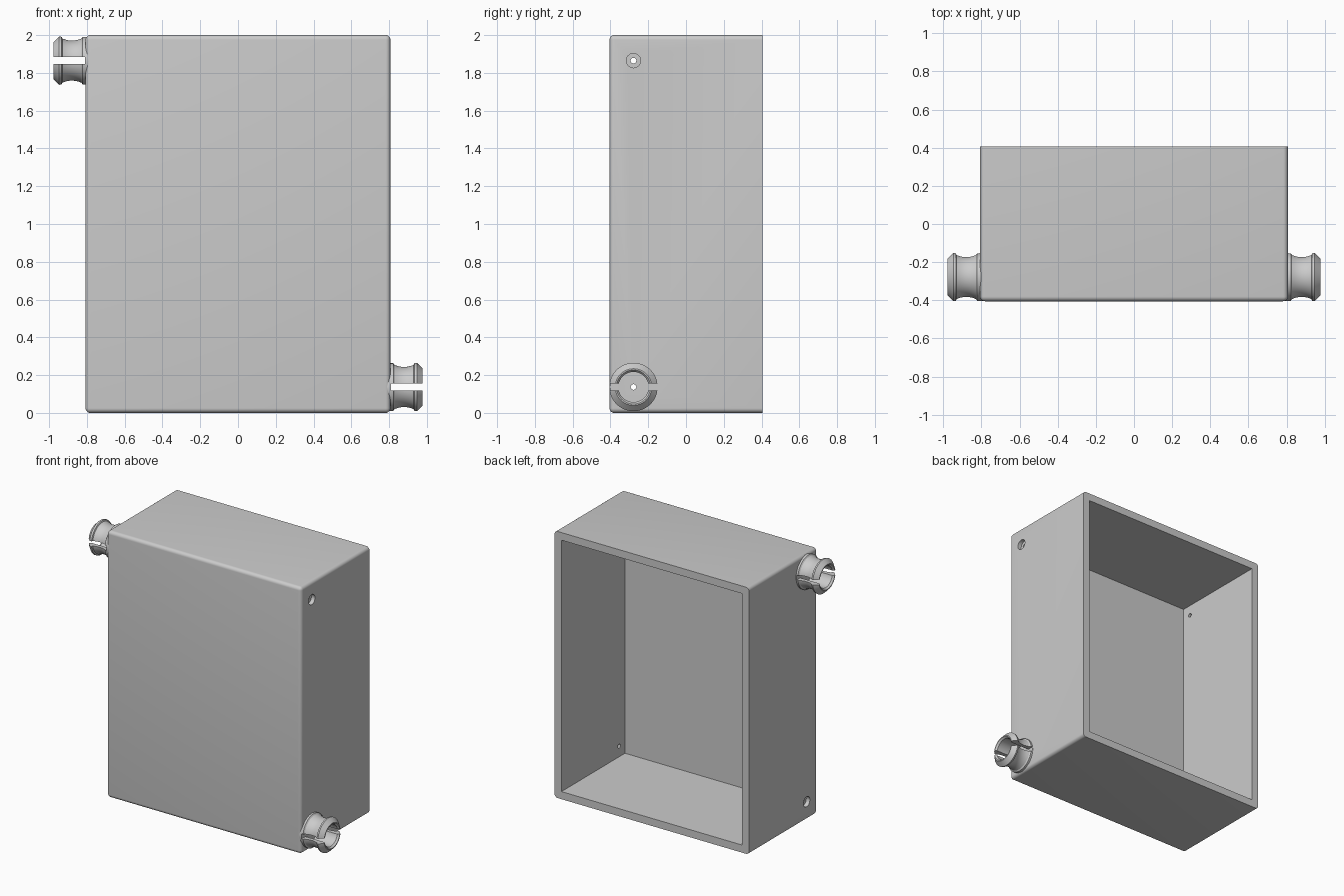
import bpy
import bmesh
import math
from mathutils import Matrix, Vector

old = bpy.data.objects.get("Cube")
if old:
    bpy.data.objects.remove(old, do_unlink=True)

HX, HY, H = 0.807, 0.405, 2.0      # half width, half depth, height
WALL, ROUND = 0.057, 0.025
PORT_Y, LOW, HIGH = -0.278, 0.137, 1.865

grey = bpy.data.materials.new("light grey plastic")
grey.use_nodes = True
grey.diffuse_color = (0.6, 0.6, 0.6, 1)
grey.node_tree.nodes["Principled BSDF"].inputs["Base Color"].default_value = (0.6, 0.6, 0.6, 1)


def add_object(name, bm):
    bmesh.ops.recalc_face_normals(bm, faces=bm.faces)
    mesh = bpy.data.meshes.new(name)
    bm.to_mesh(mesh)
    bm.free()
    mesh.materials.append(grey)
    obj = bpy.data.objects.new(name, mesh)
    bpy.context.collection.objects.link(obj)
    return obj


def block(name, size, centre):
    bm = bmesh.new()
    bmesh.ops.create_cube(bm, size=1)
    bmesh.ops.scale(bm, vec=size, verts=bm.verts)
    bmesh.ops.translate(bm, vec=centre, verts=bm.verts)
    return add_object(name, bm)


def rod(name, radius, length, centre):
    """Cylinder lying along x."""
    bm = bmesh.new()
    bmesh.ops.create_cone(bm, cap_ends=True, segments=32, radius1=radius, radius2=radius,
                          depth=length, matrix=Matrix.Translation(centre)
                          @ Matrix.Rotation(math.pi / 2, 4, "Y"))
    return add_object(name, bm)


def select(obj):
    bpy.ops.object.select_all(action="DESELECT")
    obj.select_set(True)
    bpy.context.view_layer.objects.active = obj


def cut(obj, cutter):
    cutter.hide_render = True
    mod = obj.modifiers.new("cut", "BOOLEAN")
    mod.operation, mod.solver, mod.object = "DIFFERENCE", "EXACT", cutter
    select(obj)
    bpy.ops.object.modifier_apply(modifier=mod.name)
    bpy.data.objects.remove(cutter, do_unlink=True)


# Housing: rounded everywhere except around the open back rim
housing = block("housing", (2 * HX, 2 * HY, H), (0, 0, H / 2))
bm = bmesh.new()
bm.from_mesh(housing.data)
edges = [e for e in bm.edges if any(v.co.y < 0 for v in e.verts)]
bmesh.ops.bevel(bm, geom=edges, offset=ROUND, segments=6, profile=0.5, affect="EDGES")
bm.to_mesh(housing.data)
bm.free()
cut(housing, block("cavity_cutter", (2 * (HX - WALL), 2 * HY, H - 2 * WALL),
                   (0, WALL, H / 2)))

# Pin holes through both side walls, each with a wide socket opposite a plug
for z, socket_side in ((LOW, -1), (HIGH, 1)):
    cut(housing, rod("pin_hole_cutter", 0.015, 3, (0, PORT_Y, z)))
    cut(housing, rod("socket_cutter", 0.038, 0.06, (socket_side * HX, PORT_Y, z)))


# Snap plug: closed ring profile (distance along x, radius), split by a slot
def snap_plug(name, side, z):
    waist = [(0.829 + 0.101 * i / 8, 0.106 + 0.011 * (i / 4 - 1) ** 2) for i in range(9)]
    profile = ([(0.785, 0.08), (0.785, 0.126), (0.822, 0.126)] + waist
               + [(0.934, 0.126), (0.947, 0.128), (0.978, 0.097), (0.978, 0.09), (0.965, 0.08)])
    bm = bmesh.new()
    verts = [bm.verts.new((x, 0, r)) for x, r in profile]
    ring = [bm.edges.new((a, b)) for a, b in zip(verts, verts[1:] + verts[:1])]
    bmesh.ops.spin(bm, geom=verts + ring, cent=(0, 0, 0), axis=(1, 0, 0),
                   angle=math.tau, steps=48, use_duplicate=False)
    bmesh.ops.remove_doubles(bm, verts=bm.verts, dist=0.0001)
    bmesh.ops.scale(bm, vec=(side, 1, 1), verts=bm.verts)
    bmesh.ops.translate(bm, vec=Vector((0, PORT_Y, z)), verts=bm.verts)
    plug = add_object(name, bm)
    cut(plug, block("slot_cutter", (0.4, 0.4, 0.038), (side * (HX + 0.202), PORT_Y, z)))
    return plug


parts = [housing, snap_plug("left_snap_plug", 1, LOW), snap_plug("right_snap_plug", -1, HIGH)]
for part in parts:
    select(part)
    bpy.ops.object.shade_smooth_by_angle(angle=math.radians(30))
